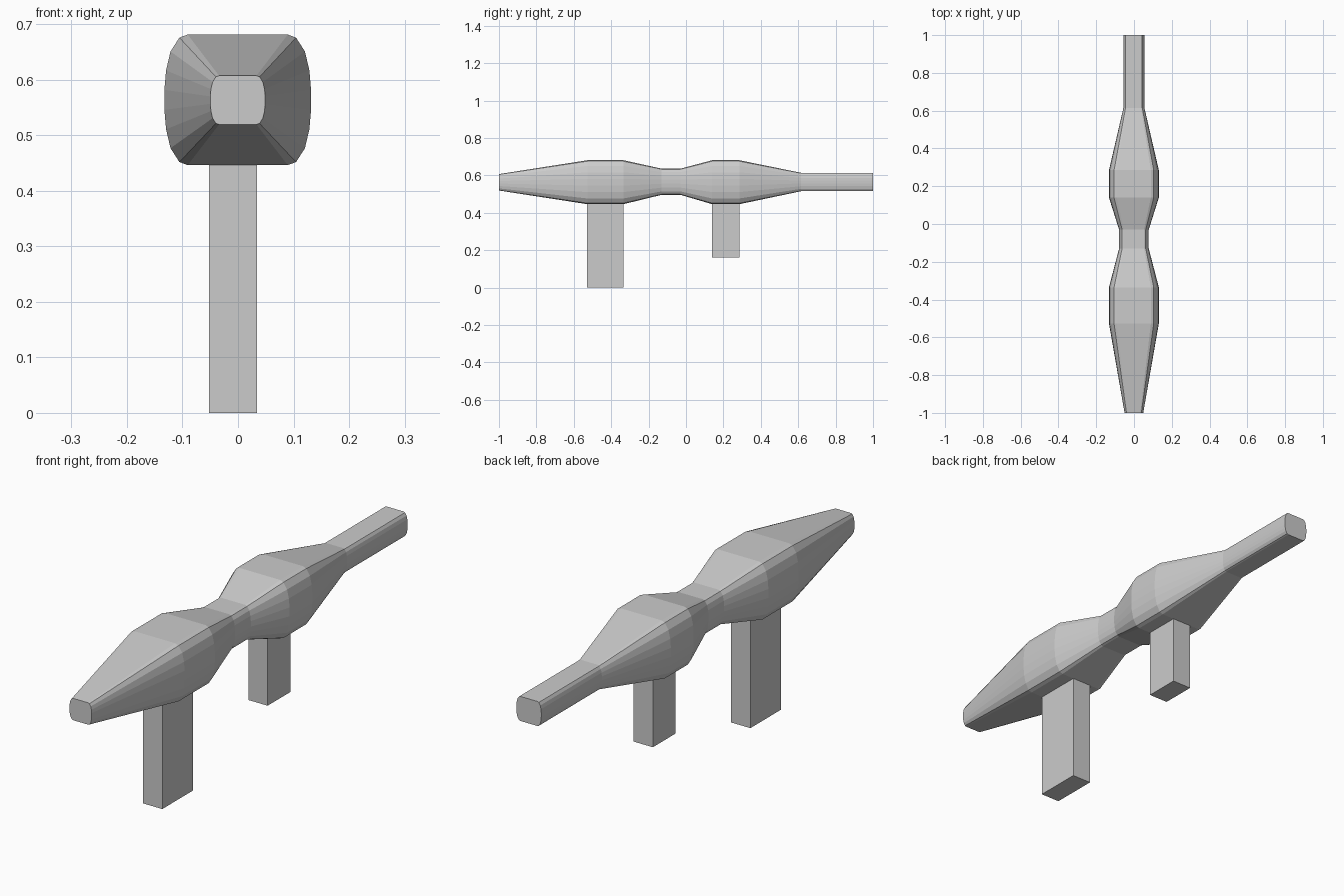
import bpy, bmesh

if "Cube" in bpy.data.objects:
    bpy.data.objects.remove(bpy.data.objects["Cube"])

# One corner of the body section: flat top, rounded shoulder, bulging side
CORNER = [(0.09, 0.1175), (0.105, 0.112), (0.121, 0.087), (0.129, 0.053), (0.132, 0.018)]
SECTION = (CORNER + [(x, -z) for x, z in reversed(CORNER)]
           + [(-x, -z) for x, z in CORNER] + [(-x, z) for x, z in reversed(CORNER)])

# Stations along the body: y, section scale, centre height
STATIONS = [(-1.0, 0.374, 0.563), (-0.527, 1, 0.5635), (-0.335, 1, 0.5635),
            (-0.13, 0.595, 0.566), (-0.03, 0.595, 0.566), (0.14, 1, 0.5635),
            (0.285, 1, 0.5635), (0.615, 0.42, 0.5645), (1.0, 0.42, 0.5645)]


def finish(name, bm):
    bmesh.ops.recalc_face_normals(bm, faces=bm.faces)
    mesh = bpy.data.meshes.new(name)
    bm.to_mesh(mesh)
    bm.free()
    obj = bpy.data.objects.new(name, mesh)
    bpy.context.collection.objects.link(obj)
    return obj


def loft(name, section, stations):
    bm = bmesh.new()
    rings = [[bm.verts.new((x * s - 0.0005, y, cz + z * s)) for x, z in section]
             for y, s, cz in stations]
    n = len(section)
    for a, b in zip(rings, rings[1:]):
        for i in range(n):
            j = (i + 1) % n
            bm.faces.new((a[i], a[j], b[j], b[i]))
    bm.faces.new(rings[0])
    bm.faces.new(rings[-1])
    return finish(name, bm)


def box(name, lo, hi):
    bm = bmesh.new()
    bmesh.ops.create_cube(bm, size=1)
    for v in bm.verts:
        v.co = [lo[k] + (v.co[k] + 0.5) * (hi[k] - lo[k]) for k in range(3)]
    return finish(name, bm)


# Lofted body from nose to barrel end
loft("body", SECTION, STATIONS)

# Two grips below the bulges
box("front_grip", (-0.052, -0.53, 0), (0.034, -0.335, 0.447))
box("rear_grip", (-0.052, 0.14, 0.16), (0.034, 0.285, 0.447))
